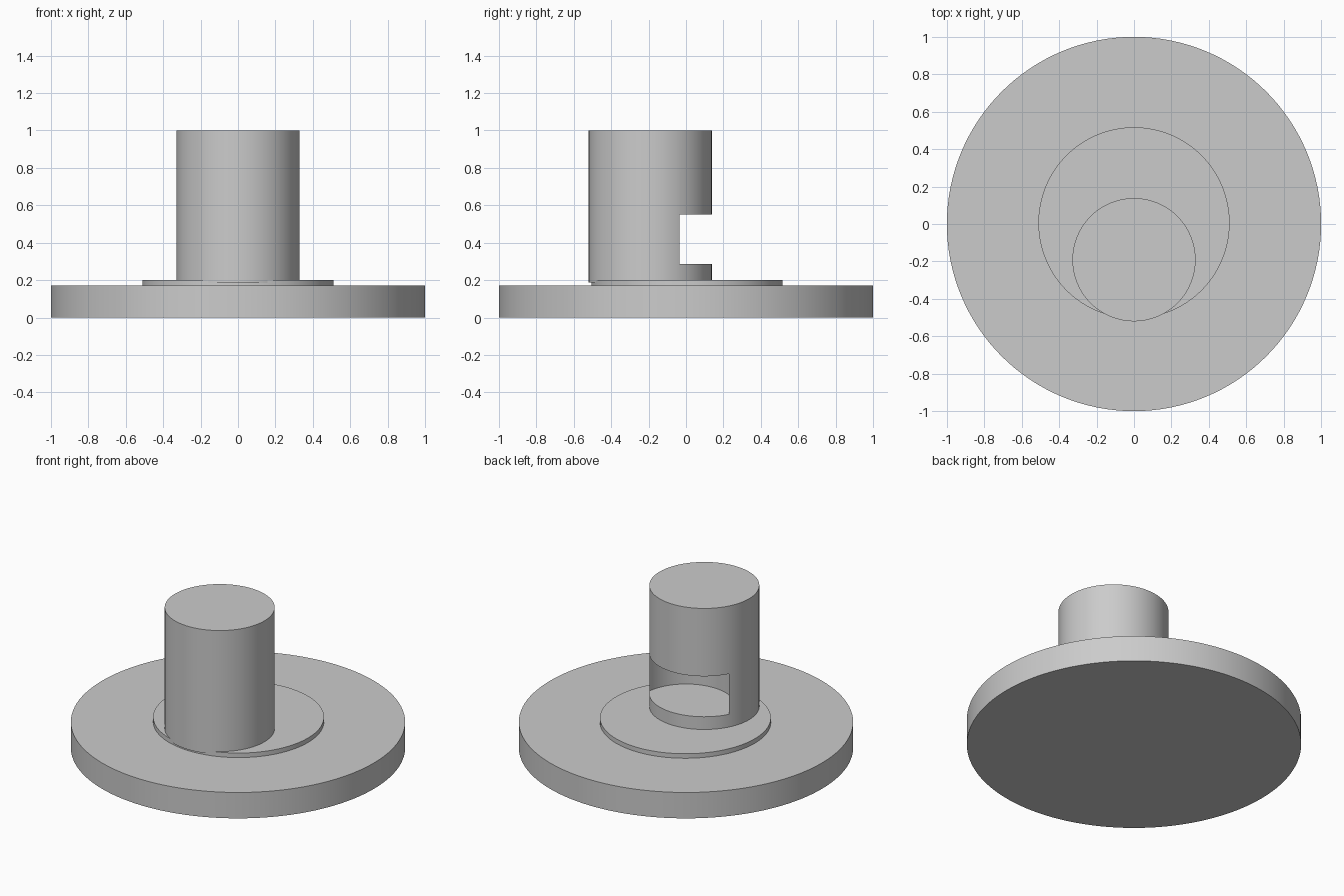
import bpy
import math

if "Cube" in bpy.data.objects:
    bpy.data.objects.remove(bpy.data.objects["Cube"])


def disc(name, radius, y, z0, z1, sides=128):
    """Upright capped cylinder between two heights."""
    bpy.ops.mesh.primitive_cylinder_add(
        vertices=sides, radius=radius, depth=z1 - z0, location=(0, y, (z0 + z1) / 2))
    obj = bpy.context.object
    obj.name = name
    return obj


def smooth(obj):
    bpy.ops.object.select_all(action='DESELECT')
    obj.select_set(True)
    bpy.context.view_layer.objects.active = obj
    bpy.ops.object.shade_smooth_by_angle(angle=math.radians(30))


# Wide base plate and thin raised step
base = disc("base_plate", 1.0, 0.0, 0.0, 0.171)
step = disc("raised_step", 0.511, 0.006, 0.171, 0.201)

# Off-centre pin, slightly overhanging the step at the front
pin = disc("offset_pin", 0.329, -0.191, 0.186, 1.0)

# Round slot cut into the back of the pin
cutter = disc("slot_cutter", 0.291, 0.0, 0.285, 0.552)
cut = pin.modifiers.new("slot", 'BOOLEAN')
cut.operation = 'DIFFERENCE'
cut.solver = 'EXACT'
cut.object = cutter
bpy.context.view_layer.objects.active = pin
bpy.ops.object.modifier_apply(modifier=cut.name)
bpy.data.objects.remove(cutter, do_unlink=True)

for part in (base, step, pin):
    smooth(part)
